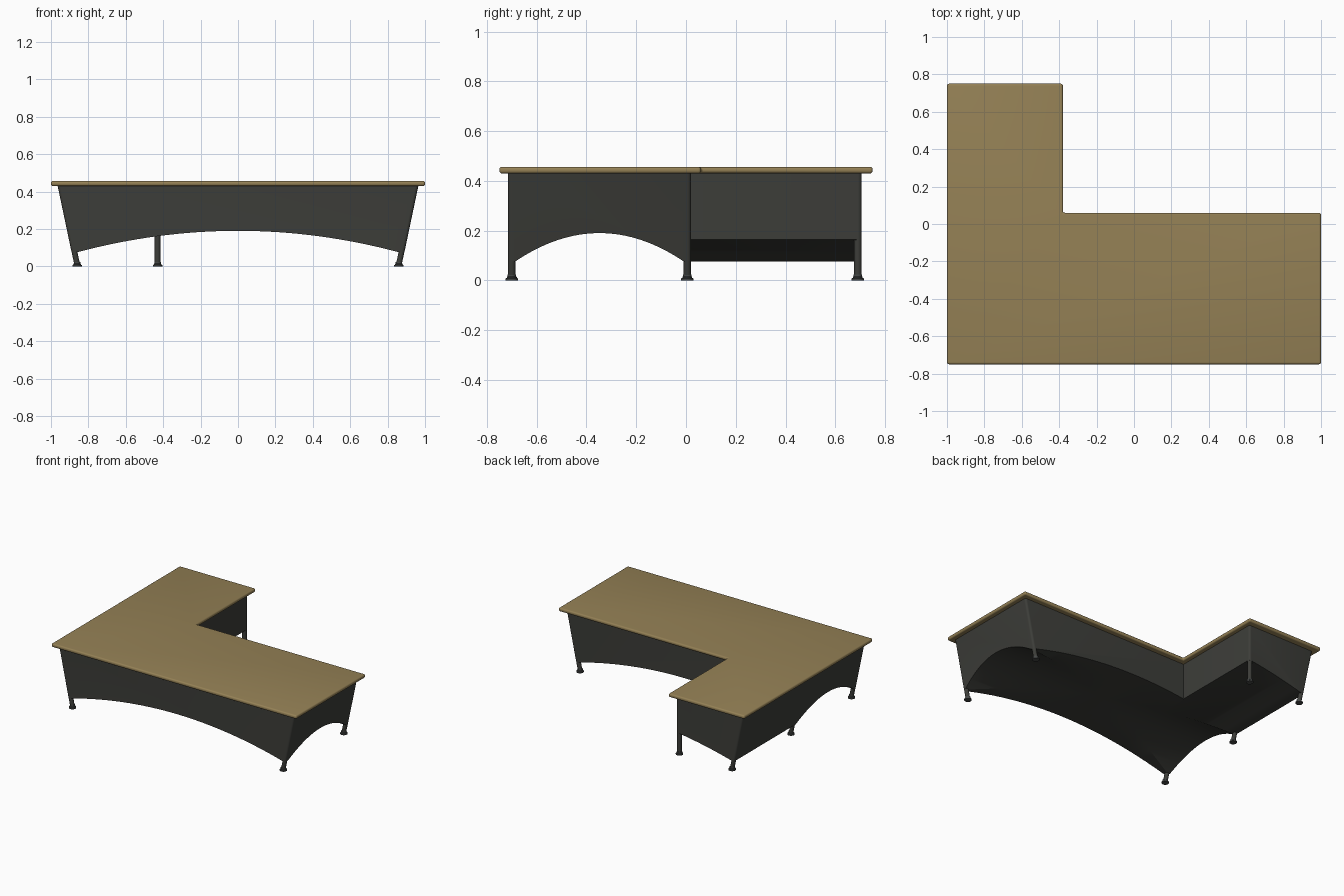
import bpy, bmesh, math

if "Cube" in bpy.data.objects:
    bpy.data.objects.remove(bpy.data.objects["Cube"])

def material(name, rgb):
    m = bpy.data.materials.new(name)
    m.diffuse_color = (*rgb, 1)
    m.use_nodes = True
    m.node_tree.nodes["Principled BSDF"].inputs["Base Color"].default_value = m.diffuse_color
    return m

WOOD = material("tan wood", (0.30, 0.22, 0.092))
DARK = material("charcoal panel", (0.046, 0.047, 0.041))
METAL = material("dark grey metal", (0.060, 0.064, 0.062))

def make_object(name, bm, mat):
    bmesh.ops.recalc_face_normals(bm, faces=bm.faces)
    me = bpy.data.meshes.new(name)
    bm.to_mesh(me)
    bm.free()
    ob = bpy.data.objects.new(name, me)
    bpy.context.collection.objects.link(ob)
    me.materials.append(mat)
    return ob

def loft(name, rings, mat):
    """Closed solid through a stack of equal-length point rings."""
    bm = bmesh.new()
    loops = [[bm.verts.new(p) for p in r] for r in rings]
    n = len(loops[0])
    for a, b in zip(loops, loops[1:]):
        for i in range(n):
            j = (i + 1) % n
            bm.faces.new((a[i], a[j], b[j], b[i]))
    bm.faces.new(loops[0])
    bm.faces.new(loops[-1])
    return make_object(name, bm, mat)

def select(ob):
    bpy.ops.object.select_all(action='DESELECT')
    ob.select_set(True)
    bpy.context.view_layer.objects.active = ob

def smooth(ob, angle=35):
    select(ob)
    bpy.ops.object.shade_smooth_by_angle(angle=math.radians(angle))

def apply_all(ob):
    select(ob)
    for m in list(ob.modifiers):
        bpy.ops.object.modifier_apply(modifier=m.name)

TOP_Z = 0.432
R = 0.016

def splay(z):
    """Distance of a splayed leg axis from x = 0."""
    return 0.862 + 0.21 * (z - 0.02)

# L-shaped worktop with rounded edges
plan = [(-1, -0.75), (1, -0.75), (1, 0.06), (-0.38, 0.06), (-0.38, 0.75), (-1, 0.75)]
top = loft("desk_top", [[(x, y, z) for x, y in plan] for z in (0.43, 0.457)], WOOD)
bev = top.modifiers.new("edge", 'BEVEL')
bev.width, bev.segments = 0.011, 4
apply_all(top)
smooth(top)

# Skirt body: rounded L outline, outer ends tapering inwards
# corner: (side or fixed x, y, start angle)
corners = [(-1, -0.70, 180), (1, -0.70, 270), (1, 0.005, 0), None,
           (-0.43, 0.69, 0), (-1, 0.69, 90)]

def leg_x(cx, z):
    return cx * splay(z) if abs(cx) == 1 else cx

def outline(z):
    pts = []
    for c in corners:
        if c is None:                       # inner corner of the L
            pts.append((-0.43 + R, 0.005 + R, z))
            continue
        for k in range(6):
            a = math.radians(c[2] + 90 * k / 5)
            pts.append((leg_x(c[0], z) + R * math.cos(a), c[1] + R * math.sin(a), z))
    return pts

body = loft("skirt_panels", [outline(0.076), outline(TOP_Z)], DARK)

# Arched cutters: one along y under the whole desk, one along x under the front wing
def arch(center, half, steps=32):
    pts = [(center - half, 0.0)]
    for i in range(steps + 1):
        t = -1 + 2 * i / steps
        pts.append((center + half * t, 0.0755 + 0.115 * (1 - t * t)))
    return pts + [(center + half, 0.0)]

long_cut = loft("long_arch_cutter", [[(u, y, z) for u, z in arch(0, 0.862)] for y in (-0.9, 0.9)], DARK)
side_cut = loft("side_arch_cutter", [[(x, u, z) for u, z in arch(-0.3475, 0.34)] for x in (-1.2, 1.2)], DARK)
for cutter in (long_cut, side_cut):
    cutter.hide_render = True
    m = body.modifiers.new("arch", 'BOOLEAN')
    m.operation, m.solver, m.object = 'DIFFERENCE', 'EXACT', cutter
apply_all(body)
for cutter in (long_cut, side_cut):
    bpy.data.objects.remove(cutter)
smooth(body, 30)

# Legs with stepped round feet
def ring(x, y, z, r, n=20):
    return [(x + r * math.cos(2 * math.pi * i / n), y + r * math.sin(2 * math.pi * i / n), z)
            for i in range(n)]

spots = [("front_left", -1, -0.70), ("front_right", 1, -0.70), ("back_right", 1, 0.005),
         ("middle_left", -1, 0.005), ("back_left", -1, 0.69), ("inner_back", -0.43, 0.69)]
foot_profile = [(0, 0.025), (0.008, 0.025), (0.010, 0.020), (0.014, 0.020), (0.016, 0.0175), (0.024, 0.0175)]
for name, cx, y in spots:
    leg = loft(name + "_leg", [ring(leg_x(cx, z), y, z, R - 0.0005) for z in (0.018, 0.42)], DARK)
    smooth(leg)
    x0 = leg_x(cx, 0.012)
    foot = loft(name + "_foot", [ring(x0, y, z, r) for z, r in foot_profile], METAL)
    smooth(foot)
